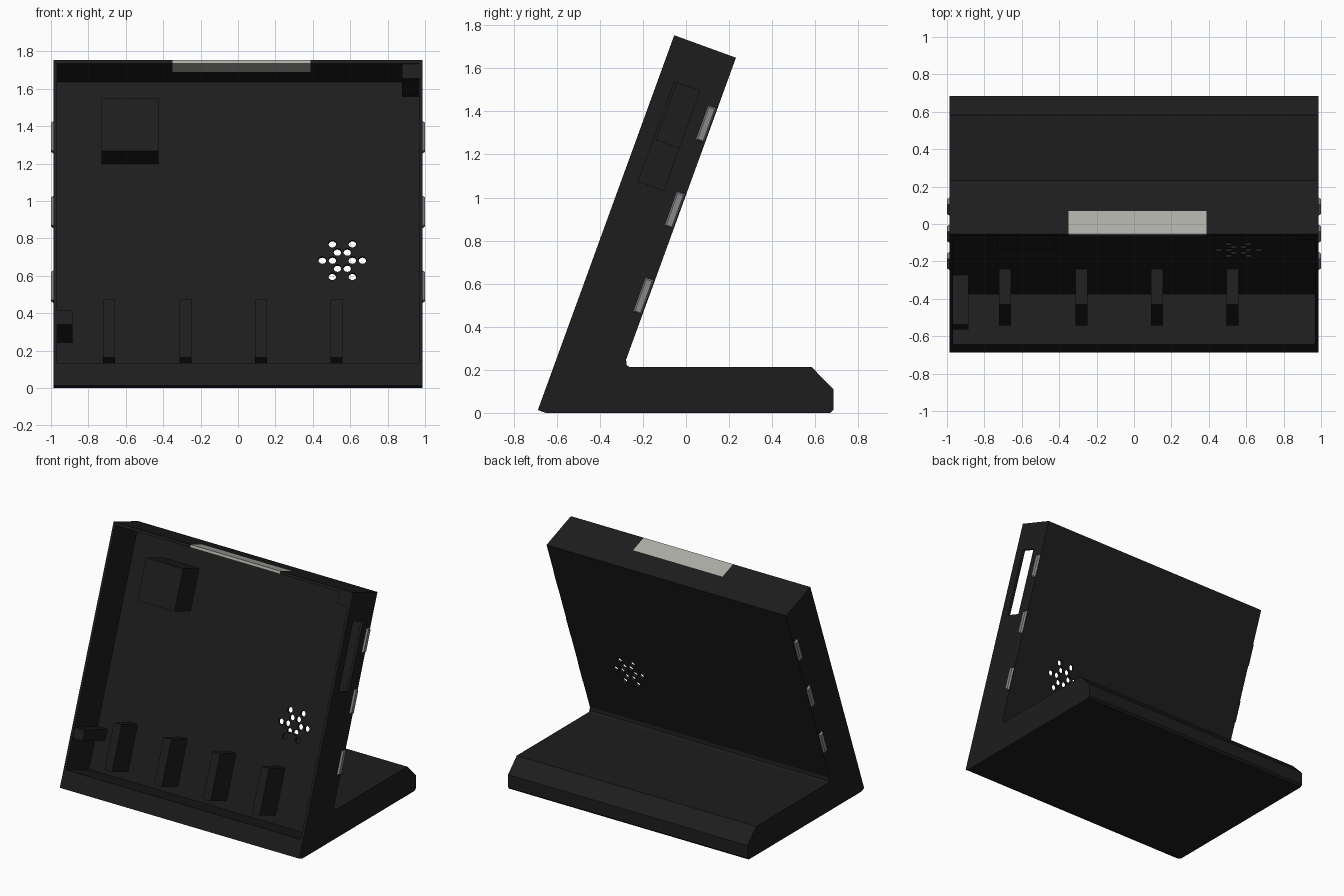
import bpy, bmesh, math
from mathutils import Matrix, Vector

if "Cube" in bpy.data.objects:
    bpy.data.objects.remove(bpy.data.objects["Cube"])

A = math.radians(20)
SN, CS = math.sin(A), math.cos(A)
# Panel frame: x across, s up the slope, t from the open front into the panel
FRAME = Matrix(((1, 0, 0, 0),
                (0, SN, CS, -0.688),
                (0, CS, -SN, 0.013),
                (0, 0, 0, 1)))
HALF, INNER, TOP, THICK, DEEP = 0.987, 0.967, 1.852, 0.305, 0.286
CAV_LOW, CAV_TOP, FOOT_S = 0.13, 1.832, 0.36


def material(name, rgb):
    m = bpy.data.materials.new(name)
    m.diffuse_color = (*rgb, 1)
    m.use_nodes = True
    m.node_tree.nodes["Principled BSDF"].inputs["Base Color"].default_value = m.diffuse_color
    return m


black = material("matte black", (0.0123, 0.0123, 0.0123))
pale = material("pale grey", (0.42, 0.42, 0.39))
grey = material("mid grey", (0.25, 0.25, 0.25))


def finish(name, bm, mat):
    bmesh.ops.recalc_face_normals(bm, faces=bm.faces[:])
    me = bpy.data.meshes.new(name)
    bm.to_mesh(me)
    bm.free()
    me.materials.append(mat)
    ob = bpy.data.objects.new(name, me)
    bpy.context.collection.objects.link(ob)
    return ob


def prism(bm, loops, place, d0, d1):
    """Extrude an outline (first loop) with holes (other loops) from d0 to d1."""
    caps = ([], [])
    for loop in loops:
        rings = [[bm.verts.new(place(p, d)) for p in loop] for d in (d0, d1)]
        lo, hi = rings
        n = len(loop)
        for i in range(n):
            j = (i + 1) % n
            bm.faces.new((lo[i], lo[j], hi[j], hi[i]))
            for cap, ring in zip(caps, rings):
                cap.append(bm.edges.get((ring[i], ring[j])))
    for cap in caps:
        bmesh.ops.triangle_fill(bm, edges=cap, use_beauty=True)


def on_side(p, x):      # outline in (y, z), depth along x
    return Vector((x, p[0], p[1]))


def on_back(p, t):      # outline in (x, s), depth along t
    return FRAME @ Vector((p[0], p[1], t))


def on_top(p, s):       # outline in (x, t), depth along s
    return FRAME @ Vector((p[0], s, p[1]))


def slope(s, t):
    p = FRAME @ Vector((0, s, t))
    return (p.y, p.z)


def rect(a, b):
    return [(a[0], b[0]), (a[1], b[0]), (a[1], b[1]), (a[0], b[1])]


def block(name, x, s, t, mat=black):
    """Box given by its ranges in the panel frame."""
    bm = bmesh.new()
    prism(bm, [rect(x, s)], on_back, *t)
    return finish(name, bm, mat)


# Foot outline shared by the side walls and the solid base
foot = [(-0.275, 0.222), (-0.262, 0.213), (0.583, 0.213), (0.685, 0.11),
        (0.685, 0.015), (0.67, 0.0), (-0.65, 0.0)]

bm = bmesh.new()
# Side walls, the right one with a slot
side = [slope(0, 0), slope(TOP, 0), slope(TOP, THICK), slope(FOOT_S, THICK)] + foot
slot = [slope(s, t) for s, t in rect((1.158, 1.65), (0.075, 0.2))]
prism(bm, [side], on_side, -HALF, -INNER)
prism(bm, [side, slot], on_side, INNER, HALF)

# Solid base and foot
base = [slope(0, 0), slope(CAV_LOW, 0), slope(CAV_LOW, DEEP),
        slope(FOOT_S, DEEP), slope(FOOT_S, THICK)] + foot
prism(bm, [base], on_side, -INNER, INNER)

# Back wall with two rings of six speaker holes
holes = []
for ring in (0.053, 0.107):
    for k in range(6):
        a = k * math.pi / 3
        cx, cs = 0.558 + ring * math.cos(a), 0.818 + ring * math.sin(a)
        holes.append([(cx + 0.021 * math.cos(b * math.pi / 6),
                       cs + 0.021 * math.sin(b * math.pi / 6)) for b in range(12)])
prism(bm, [rect((-INNER, INNER), (FOOT_S, TOP))] + holes, on_back, DEEP, THICK)

# Top wall, notched for the window
prism(bm, [[(-INNER, 0), (-0.35, 0), (-0.35, 0.133), (0.387, 0.133), (0.387, 0),
            (INNER, 0), (INNER, DEEP), (-INNER, DEEP)]], on_top, CAV_TOP, TOP)
finish("housing", bm, black)

# Light window set in the top wall
block("top_window", (-0.35, 0.387), (CAV_TOP, TOP), (0, 0.133), pale)

# Interior supports
for i, x in enumerate((-0.69, -0.28, 0.122, 0.526)):
    block(f"lower_peg_{i + 1}", (x - 0.032, x + 0.032), (0.19, 0.52), (0.086, 0.29))
block("inner_box", (-0.73, -0.425), (1.366, 1.664), (0.086, 0.29))
block("upper_corner_block", (0.877, 0.97), (1.75, 1.835), (0.004, 0.29))
block("lower_corner_block", (-0.97, -0.885), (0.35, 0.428), (0.004, 0.29))

# Tapered side buttons, three on each side
for sign, label in ((-1, "left"), (1, "right")):
    for i, s in enumerate((0.665, 1.09, 1.515)):
        bm = bmesh.new()
        bmesh.ops.create_cube(bm, size=1)
        for v in bm.verts:
            outer = v.co.x * sign > 0
            inset = 0.011 if outer else 0.0
            v.co = FRAME @ Vector((sign * (1.0 if outer else 0.98),
                                   s + math.copysign(0.089 - inset, v.co.y),
                                   0.28 + math.copysign(0.0245 - inset, v.co.z)))
        finish(f"{label}_button_{i + 1}", bm, grey)
